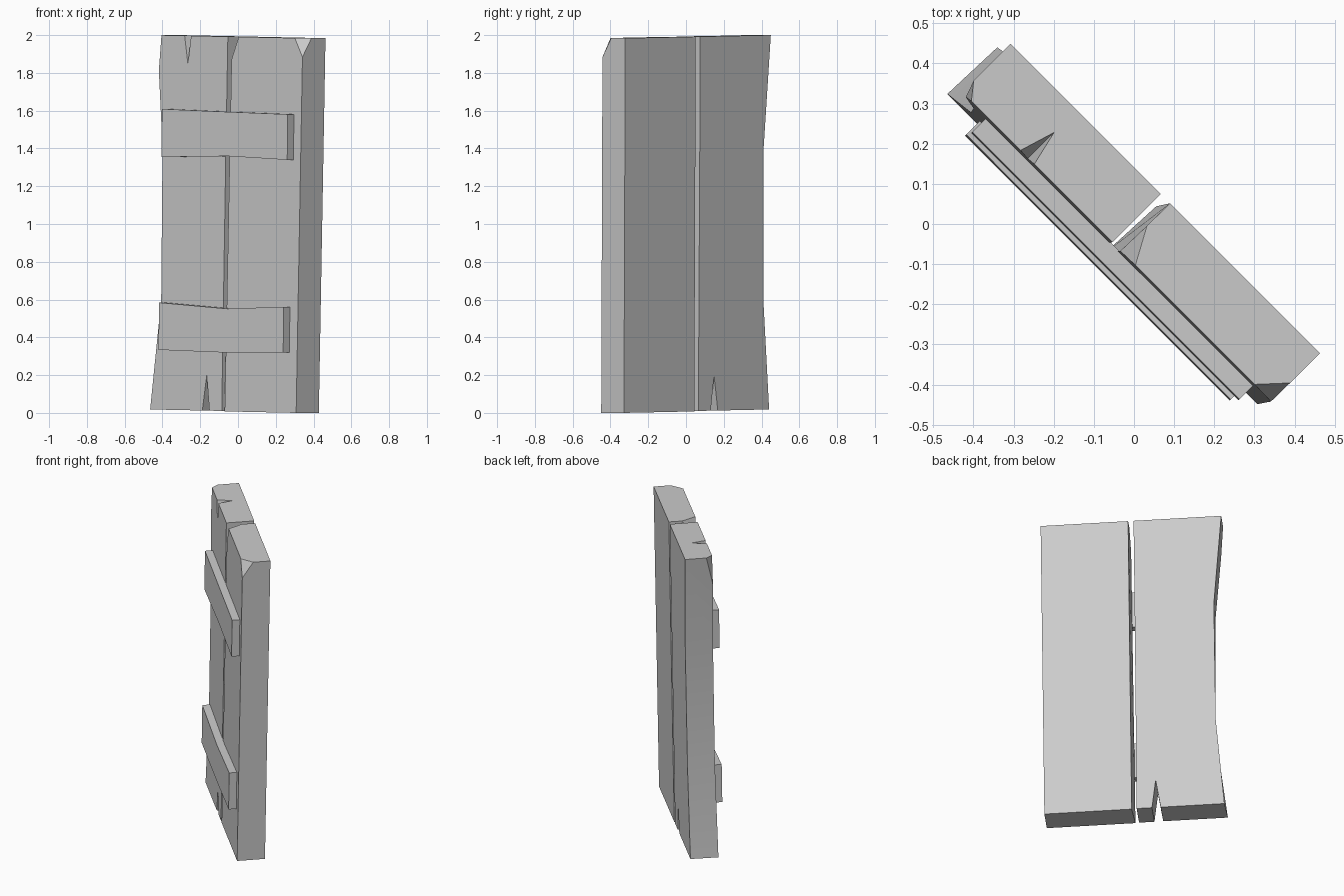
import bpy, bmesh
from mathutils import Vector

cube = bpy.data.objects.get("Cube")
if cube:
    bpy.data.objects.remove(cube)

grey = bpy.data.materials.new("plain grey")
grey.use_nodes = True
grey.diffuse_color = (0.6, 0.6, 0.6, 1)
grey.node_tree.nodes["Principled BSDF"].inputs["Base Color"].default_value = (0.6, 0.6, 0.6, 1)

S = 0.5 ** 0.5


def place(u, d, z):
    """u runs along the door, d towards its face; the door stands diagonally."""
    return Vector(((u - d) * S, (-u - d) * S, z - 0.015 * (u + 0.53)))


def lean(z):
    return 0.1 - 0.015 * z


def loft(bm, rings):
    """Join equal rings of points into a closed solid."""
    loops = [[bm.verts.new(p) for p in ring] for ring in rings]
    for a, b in zip(loops, loops[1:]):
        for i in range(len(a)):
            j = (i + 1) % len(a)
            bm.faces.new((a[i], a[j], b[j], b[i]))
    bm.faces.new(loops[0])
    bm.faces.new(loops[-1])
    bmesh.ops.recalc_face_normals(bm, faces=bm.faces)


def finish(bm, name):
    bmesh.ops.recalc_face_normals(bm, faces=bm.faces)
    mesh = bpy.data.meshes.new(name)
    bm.to_mesh(mesh)
    bm.free()
    mesh.materials.append(grey)
    ob = bpy.data.objects.new(name, mesh)
    bpy.context.collection.objects.link(ob)
    return ob


def chip(bm, corner, points):
    """Slice a corner off along the plane through three points."""
    a, b, c = (place(*p) for p in points)
    n = (b - a).cross(c - a).normalized()
    if n.dot(place(*corner) - a) < 0:
        n = -n
    geom = bm.verts[:] + bm.edges[:] + bm.faces[:]
    cut = bmesh.ops.bisect_plane(bm, geom=geom, plane_co=a, plane_no=n, clear_outer=True)
    edges = [e for e in cut["geom_cut"] if isinstance(e, bmesh.types.BMEdge)]
    bmesh.ops.holes_fill(bm, edges=edges, sides=0)


def plank(name, levels, chips):
    """Levels hold height, front left, back left and right edge."""
    bm = bmesh.new()
    rings = []
    for z, front, back, right in levels:
        f = lean(z)
        rings.append([place(front, f, z), place(right, f, z),
                      place(right, f - 0.17, z), place(back, f - 0.17, z)])
    loft(bm, rings)
    for corner, points in chips:
        chip(bm, corner, points)
    return finish(bm, name)


def strap(name, columns):
    """Columns hold position along the door, bottom and top."""
    bm = bmesh.new()
    rings = []
    for u, low, high in columns:
        ring = []
        for z in (low, high):
            ring.append((u, lean(z) + 0.047, z))
        for z in (high, low):
            ring.append((u, lean(z) - 0.002, z))
        rings.append([place(*p) for p in ring])
    loft(bm, rings)
    return finish(bm, name)


def crack(target, name, rings):
    """Cut a wedge out of a plank."""
    bm = bmesh.new()
    loft(bm, [[place(*p) for p in r] for r in rings])
    cutter = finish(bm, name)
    cutter.hide_render = True
    cutter.hide_viewport = True
    mod = target.modifiers.new(name, "BOOLEAN")
    mod.operation = "DIFFERENCE"
    mod.solver = "EXACT"
    mod.object = cutter


# Worn left plank with one chipped corner
left_plank = plank("left_plank", [
    (0.018, -0.558, -0.552, -0.022),
    (0.6, -0.484, -0.5, -0.018),
    (1.4, -0.486, -0.49, -0.012),
    (2.0, -0.535, -0.535, -0.006)],
    [((-0.535, 0.07, 2), [(-0.503, 0.07, 2), (-0.535, 0.03, 2), (-0.52, 0.073, 1.81)])])

# Straight right plank with two chipped corners
right_plank = plank("right_plank", [
    (0.016, 0.0, 0.008, 0.535),
    (2.0, 0.025, 0.027, 0.555)],
    [((0.555, 0.07, 2), [(0.495, 0.07, 2), (0.555, 0.005, 2), (0.554, 0.0715, 1.9)]),
     ((0.025, 0.07, 2), [(0.075, 0.07, 2), (0.026, -0.02, 2), (0.024, 0.0718, 1.88)])])

# Tapering split at the top, running to a point inside the plank
tip = (-0.302, -0.025, 2.0)
crack(left_plank, "top_split_cutter", [
    [(-0.331, 0.07, 2.0), (-0.28, 0.07, 2.0), (-0.303, 0.0725, 1.85)],
    [(-0.3025, -0.024, 2.0), (-0.3015, -0.024, 2.0), (-0.302, -0.024, 1.998)]])
for v in bpy.data.objects["top_split_cutter"].data.vertices:
    outward = Vector((-S, -S, 0))
    if v.co.dot(outward) > 0.05:
        v.co += (v.co - place(*tip)) * 0.05
    if v.co.z > 1.9:
        v.co.z += 0.008

# Split through the foot of the plank
crack(left_plank, "foot_split_cutter", [
    [(-0.174, d, -0.02), (-0.11, d, -0.02), (-0.137, d, 0.205)] for d in (-0.15, 0.15)])

# Two bent cross straps
strap("upper_strap", [(-0.447, 1.356, 1.61), (0.05, 1.368, 1.602), (0.495, 1.355, 1.596)])
strap("lower_strap", [(-0.453, 0.335, 0.585), (0.06, 0.328, 0.56), (0.48, 0.335, 0.577)])

# Smooth the gentle bends and keep the edges sharp
bpy.ops.object.select_all(action="DESELECT")
for name in ("left_plank", "right_plank", "upper_strap", "lower_strap"):
    ob = bpy.data.objects[name]
    ob.select_set(True)
    bpy.context.view_layer.objects.active = ob
bpy.ops.object.shade_smooth_by_angle()
